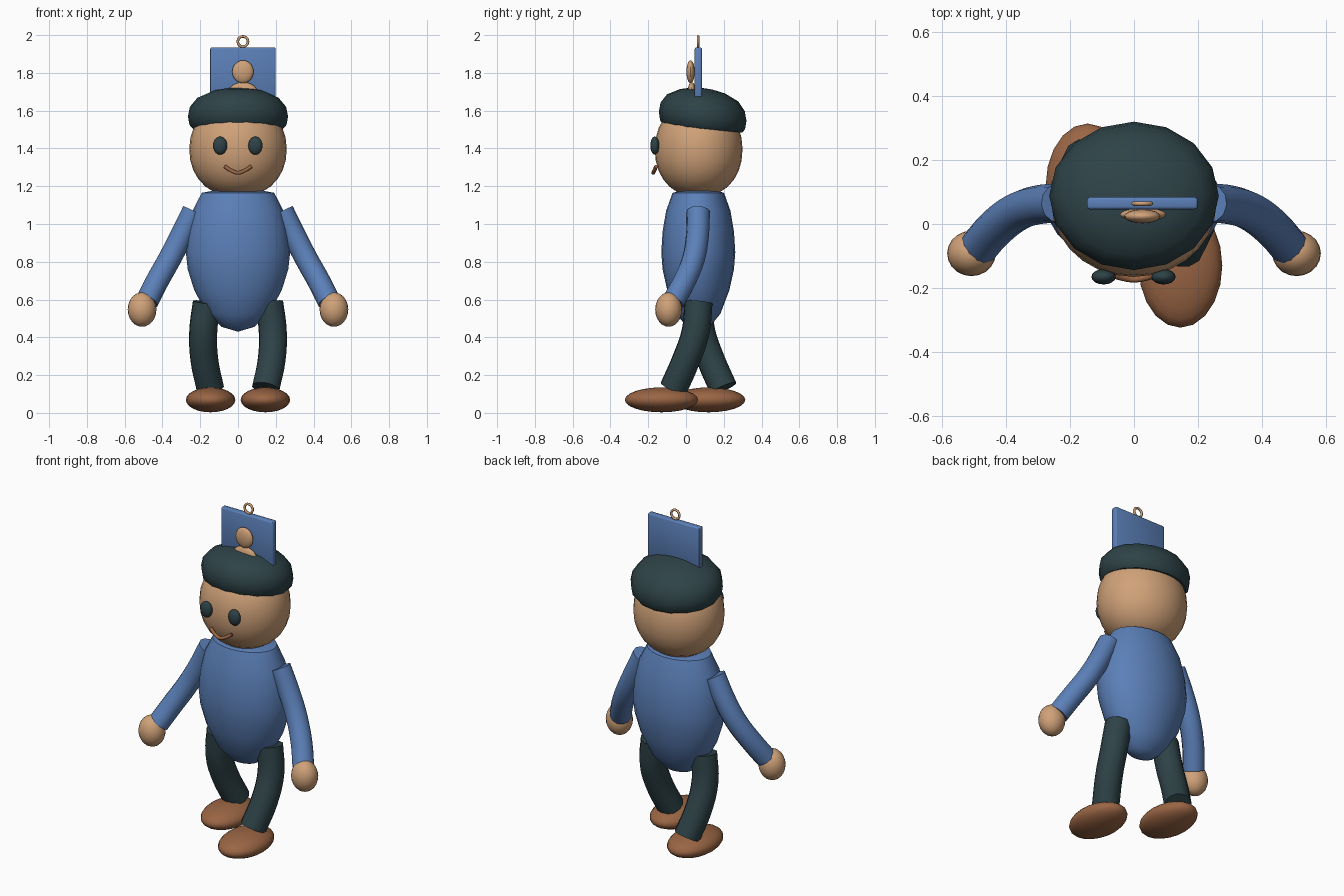
import bpy, bmesh, math
from mathutils import Matrix, Vector

if "Cube" in bpy.data.objects:
    bpy.data.objects.remove(bpy.data.objects["Cube"])


def material(name, rgb):
    m = bpy.data.materials.new(name)
    m.diffuse_color = (*rgb, 1)
    m.use_nodes = True
    m.node_tree.nodes["Principled BSDF"].inputs["Base Color"].default_value = m.diffuse_color
    return m


BLUE = material("blue cloth", (0.105, 0.215, 0.48))
SKIN = material("tan skin", (0.63, 0.36, 0.19))
TEAL = material("dark teal", (0.027, 0.055, 0.063))
BROWN = material("brown leather", (0.32, 0.13, 0.058))


def smooth(ob, angle=45):
    bpy.ops.object.select_all(action='DESELECT')
    ob.select_set(True)
    bpy.context.view_layer.objects.active = ob
    bpy.ops.object.shade_smooth_by_angle(angle=math.radians(angle))


def add(name, bm, mat):
    bmesh.ops.recalc_face_normals(bm, faces=bm.faces)
    me = bpy.data.meshes.new(name)
    bm.to_mesh(me)
    bm.free()
    ob = bpy.data.objects.new(name, me)
    bpy.context.collection.objects.link(ob)
    me.materials.append(mat)
    smooth(ob)
    return ob


def ellipsoid(name, centre, radii, mat, seg=20, rings=12):
    bm = bmesh.new()
    bmesh.ops.create_uvsphere(bm, u_segments=seg, v_segments=rings, radius=1,
                              matrix=Matrix.Translation(centre) @ Matrix.Diagonal((*radii, 1)))
    return add(name, bm, mat)


def lathe(name, profile, centre_y, depth, seg, mat, tilt=0):
    """Spin a (radius, z) profile, squash it in y by depth, shear z by tilt."""
    bm = bmesh.new()
    vs = [bm.verts.new((r, 0, z)) for r, z in profile]
    es = [bm.edges.new(p) for p in zip(vs, vs[1:])]
    bmesh.ops.spin(bm, geom=vs + es, axis=(0, 0, 1), cent=(0, 0, 0),
                   angle=2 * math.pi, steps=seg, use_merge=True)
    bmesh.ops.remove_doubles(bm, verts=bm.verts, dist=1e-4)
    for v in bm.verts:
        v.co.y *= depth
        v.co.z += tilt * v.co.y
        v.co.y += centre_y
    return add(name, bm, mat)


def tube(name, points, radius, mat):
    cu = bpy.data.curves.new(name, 'CURVE')
    cu.dimensions = '3D'
    cu.bevel_depth = radius
    cu.bevel_resolution = 4
    cu.resolution_u = 4
    cu.use_fill_caps = True
    sp = cu.splines.new('BEZIER')
    sp.bezier_points.add(len(points) - 1)
    for bp, p in zip(sp.bezier_points, points):
        bp.co = p
        bp.handle_left_type = bp.handle_right_type = 'AUTO'
    cu.materials.append(mat)
    ob = bpy.data.objects.new(name, cu)
    bpy.context.collection.objects.link(ob)
    bpy.ops.object.select_all(action='DESELECT')
    ob.select_set(True)
    bpy.context.view_layer.objects.active = ob
    bpy.ops.object.convert(target='MESH')
    ob = bpy.context.view_layer.objects.active
    # weld the end caps
    bm = bmesh.new()
    bm.from_mesh(ob.data)
    bmesh.ops.remove_doubles(bm, verts=bm.verts, dist=1e-5)
    bmesh.ops.recalc_face_normals(bm, faces=bm.faces)
    bm.to_mesh(ob.data)
    bm.free()
    smooth(ob)
    return ob


# egg-shaped torso
lathe("torso", [(0, 0.43), (0.085, 0.455), (0.165, 0.525), (0.232, 0.65), (0.266, 0.76),
                (0.276, 0.85), (0.266, 0.96), (0.24, 1.07), (0.192, 1.165), (0, 1.2)],
      0.065, 0.71, 24, BLUE)

# head: slightly boxy ball
head = []
for i in range(15):
    a = -math.pi / 2 + math.pi * i / 14
    c, s = max(math.cos(a), 0), math.sin(a)
    head.append((0.258 * c ** 0.87 if c > 1e-6 else 0,
                 1.395 + 0.25 * math.copysign(abs(s) ** 0.95, s)))
lathe("head", head, 0.067, 0.9, 28, SKIN)

# cap, tipped backwards
lathe("cap", [(0, 1.50), (0.24, 1.505), (0.257, 1.525), (0.265, 1.57), (0.255, 1.62),
              (0.215, 1.668), (0.135, 1.703), (0.06, 1.717), (0, 1.72)],
      0.088, 0.875, 16, TEAL, tilt=-0.1)

# face
for side, x in (("left", 0.092), ("right", -0.095)):
    ellipsoid(side + "_eye", (x, -0.165, 1.415), (0.038, 0.024, 0.048), TEAL, 16, 10)
tube("mouth", [(-0.07, -0.158, 1.305), (-0.035, -0.168, 1.282), (0, -0.173, 1.271),
               (0.035, -0.168, 1.282), (0.07, -0.158, 1.305)], 0.01, BROWN)

# arms and hands, legs and shoes in mid-stride
for side, s in (("left", 1), ("right", -1)):
    tube(side + "_arm", [(s * x, y, z) for x, y, z in (
        (0.235, 0.065, 1.068), (0.30, 0.06, 0.935), (0.365, 0.038, 0.81),
        (0.432, -0.012, 0.69), (0.482, -0.068, 0.59))], 0.061, BLUE)
    ellipsoid(side + "_hand", (s * 0.508, -0.092, 0.547), (0.076, 0.071, 0.091), SKIN)
    tube(side + "_leg", [(s * x, 0.066 - s * y, z) for x, y, z in (
        (0.165, 0, 0.585), (0.184, 0.015, 0.43), (0.178, 0.066, 0.28),
        (0.147, 0.132, 0.13))], 0.075, TEAL)
    ellipsoid(side + "_shoe", (s * 0.145, -0.005 - s * 0.125, 0.069),
              (0.131, 0.194, 0.066), BROWN, 20, 12)

# upright plate behind the cap ornament
bm = bmesh.new()
bmesh.ops.create_cube(bm, size=1, matrix=Matrix.Translation((0.026, 0.065, 1.797))
                      @ Matrix.Diagonal((0.346, 0.038, 0.276, 1)))
bmesh.ops.bevel(bm, geom=bm.edges[:], offset=0.008, segments=2, affect='EDGES', profile=0.5)
add("plate", bm, BLUE)

# small bust in front of the plate
ellipsoid("ornament_head", (0.026, 0.024, 1.806), (0.057, 0.022, 0.061), SKIN, 16, 10)
ellipsoid("ornament_body", (0.026, 0.03, 1.695), (0.078, 0.022, 0.056), SKIN, 16, 10)

# hanging ring
bpy.ops.mesh.primitive_torus_add(location=(0.026, 0.064, 1.966), rotation=(math.pi / 2, 0, 0),
                                 major_radius=0.027, minor_radius=0.007,
                                 major_segments=20, minor_segments=8)
ring = bpy.context.object
ring.name = "hanging_ring"
ring.data.materials.append(SKIN)
smooth(ring, 60)
